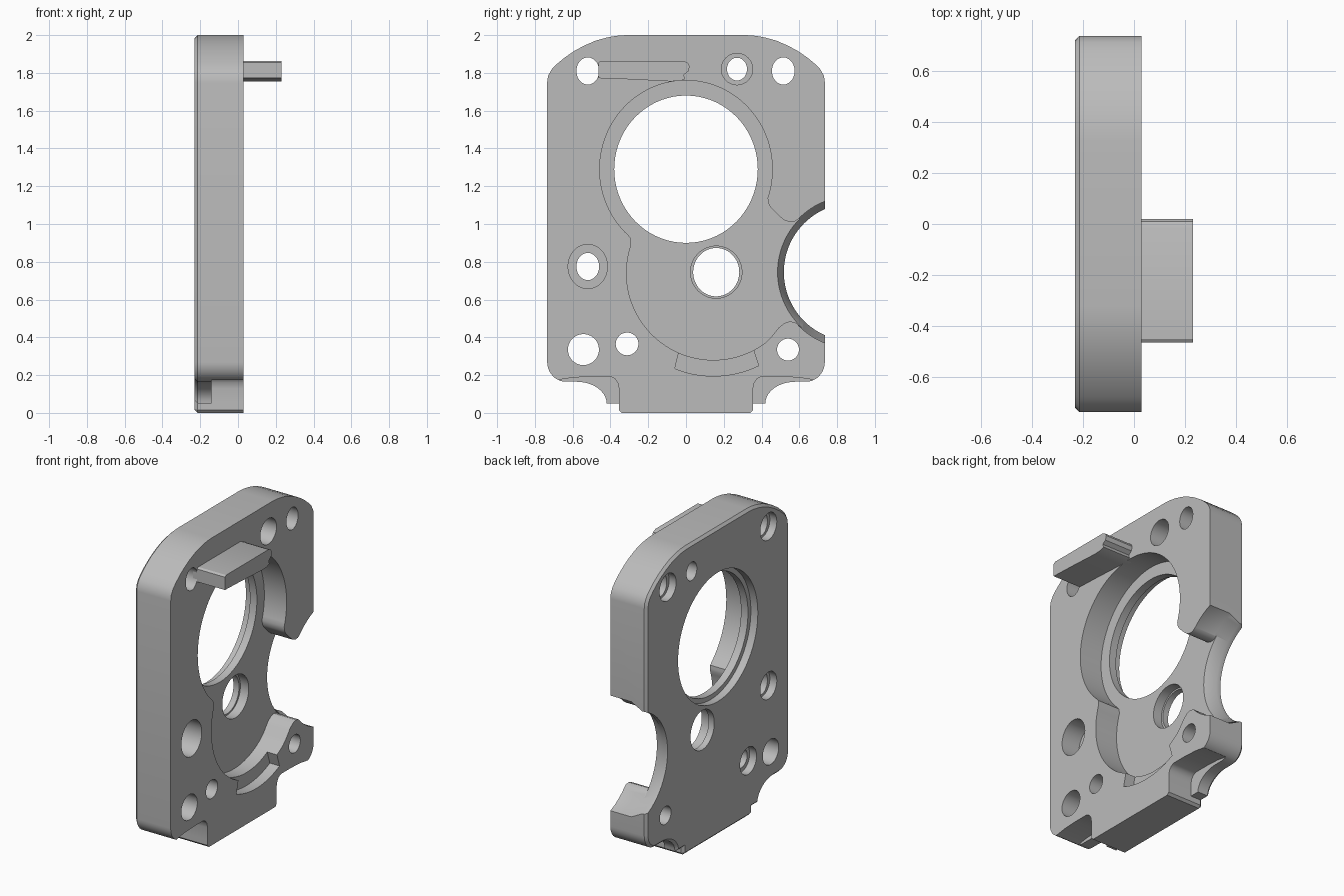
import bpy, bmesh, math

cube = bpy.data.objects.get("Cube")
if cube:
    bpy.data.objects.remove(cube, do_unlink=True)

grey = bpy.data.materials.new("plain grey")
grey.use_nodes = True
grey.diffuse_color = (0.5, 0.5, 0.5, 1)
grey.node_tree.nodes["Principled BSDF"].inputs["Base Color"].default_value = (0.5, 0.5, 0.5, 1)

BACK, FRONT = -0.23, 0.03      # plate faces along x
FLOOR = -0.13                  # recess floor
STEP = -0.14                   # bottom corner step


def arc(cy, cz, ry, rz, a0, a1, n):
    """Points of an elliptical arc in the y-z plane."""
    angles = [math.radians(a0 + (a1 - a0) * i / n) for i in range(n + 1)]
    return [(cy + ry * math.cos(a), cz + rz * math.sin(a)) for a in angles]


def loft(name, sections, chamfer=0):
    """Solid through (x, y-z outline) sections of equal point count."""
    bm = bmesh.new()
    rings = [[bm.verts.new((x, y, z)) for y, z in pts] for x, pts in sections]
    n = len(rings[0])
    back = bm.faces.new(rings[0])
    bm.faces.new(rings[-1])
    for a, b in zip(rings, rings[1:]):
        for i in range(n):
            j = (i + 1) % n
            bm.faces.new((a[i], a[j], b[j], b[i]))
    bmesh.ops.recalc_face_normals(bm, faces=bm.faces)
    if chamfer:
        bmesh.ops.bevel(bm, geom=list(back.edges), offset=chamfer,
                        segments=1, affect='EDGES')
    mesh = bpy.data.meshes.new(name)
    bm.to_mesh(mesh)
    bm.free()
    mesh.materials.append(grey)
    obj = bpy.data.objects.new(name, mesh)
    bpy.context.collection.objects.link(obj)
    return obj


def prism(name, pts, x0, x1, chamfer=0):
    return loft(name, [(x0, pts), (x1, pts)], chamfer)


def activate(obj):
    bpy.ops.object.select_all(action='DESELECT')
    obj.select_set(True)
    bpy.context.view_layer.objects.active = obj


def cut(cutter):
    """Subtract a cutter from the plate and discard it."""
    cutter.hide_render = True
    activate(plate)
    mod = plate.modifiers.new("cut", 'BOOLEAN')
    mod.operation = 'DIFFERENCE'
    mod.solver = 'EXACT'
    mod.object = cutter
    bpy.ops.object.modifier_apply(modifier=mod.name)
    bpy.data.objects.remove(cutter, do_unlink=True)


def bore(y, z, ry, rz, x0=-0.4, x1=0.2):
    cut(prism("bore_cutter", arc(y, z, ry, rz, 0, 360, 72)[:-1], x0, x1))


# Plate outline: one half, then mirrored
half = [(0.34, 0.0), (0.355, 0.015), (0.355, 0.05), (0.42, 0.05)]
half += arc(0.58, 0.05, 0.16, 0.115, 180, 90, 10)[1:]
half += arc(0.635, 0.27, 0.1, 0.105, -90, 0, 10)
half += [(0.735, 1.75), (0.73, 1.785), (0.71, 1.82), (0.68, 1.85), (0.64, 1.883),
         (0.59, 1.917), (0.54, 1.944), (0.48, 1.97), (0.42, 1.987), (0.37, 1.996), (0.32, 2.0)]
outline = half + [(-y, z) for y, z in reversed(half)]
plate = prism("plate", outline, BACK, FRONT, 0.016)

# Stepped bottom corners
corner = [(0.355, -0.1), (0.355, 0.13), (0.362, 0.16), (0.378, 0.182), (0.4, 0.192),
          (0.5, 0.192), (0.6, 0.187), (0.67, 0.176), (0.8, 0.15), (0.8, -0.1)]
for side in (1, -1):
    cut(prism("corner_cutter", [(side * y, z) for y, z in corner], STEP, 0.2))

# Round bite in the +y edge, narrowing toward the back
rings = [(x, arc(0.883, 0.745, r, r, 0, 360, 96)[:-1])
         for x, r in ((-0.4, 0.365), (-0.2, 0.365), (-0.12, 0.403), (0.2, 0.403))]
cut(loft("bite_cutter", rings))

# Main recess: two joined round pockets opening into the bite
recess = arc(0, 1.29, 0.457, 0.47, -19, 228, 72)
recess += [(-0.292, 0.925), (-0.29, 0.905)]
recess += arc(0.145, 0.74, 0.46, 0.46, 161, 307, 48)
recess += [(0.45, 0.4), (0.49, 0.45), (0.52, 0.475), (0.55, 0.485), (0.58, 0.478), (0.612, 0.45),
           (0.72, 0.6), (0.72, 0.9), (0.6, 1.03), (0.575, 1.013), (0.55, 1.01), (0.52, 1.02),
           (0.49, 1.045), (0.45, 1.085), (0.438, 1.105)]
cut(prism("recess_cutter", recess, FLOOR, 0.2))

# Shallow curved slot under the recess
slot = arc(0.145, 0.74, 0.545, 0.545, 248, 296, 24) + arc(0.145, 0.74, 0.44, 0.44, 298, 246, 24)
cut(prism("slot_cutter", slot, -0.04, 0.2))

# Large bore and shaft bore with their shoulders
bore(0, 1.29, 0.38, 0.39)
bore(0, 1.29, 0.41, 0.42, -0.4, -0.18)
bore(0.16, 0.745, 0.122, 0.128)
bore(0.16, 0.745, 0.136, 0.138, -0.19, 0.2)

# Bolt and dowel holes
for y, z, ry, rz in ((-0.52, 1.81, 0.06, 0.072), (0.515, 1.81, 0.06, 0.072),
                     (0.27, 1.82, 0.053, 0.06), (-0.52, 0.775, 0.06, 0.072),
                     (-0.543, 0.335, 0.082, 0.082), (-0.312, 0.365, 0.06, 0.06),
                     (0.54, 0.335, 0.058, 0.058)):
    bore(y, z, ry, rz)

# Counterbores from the front
bore(-0.52, 0.775, 0.104, 0.117, -0.1, 0.2)
bore(0.27, 1.82, 0.083, 0.083, -0.1, 0.2)

# Counterbores from the back
for y, z in ((-0.52, 1.81), (0.515, 1.81), (-0.52, 0.775), (-0.312, 0.365)):
    bore(y, z, 0.085, 0.088, -0.4, -0.18)

# Projecting tab on the front face
tab_outline = [(-0.463, 1.772), (-0.3, 1.766), (-0.08, 1.755), (-0.03, 1.758), (-0.005, 1.768),
               (-0.012, 1.79), (0.012, 1.808), (0.02, 1.835), (0.01, 1.853), (-0.015, 1.864),
               (-0.45, 1.864), (-0.463, 1.855)]
tab = prism("tab", tab_outline, 0.0, 0.23)

for obj in (plate, tab):
    activate(obj)
    bpy.ops.object.shade_smooth_by_angle(angle=math.radians(30))
